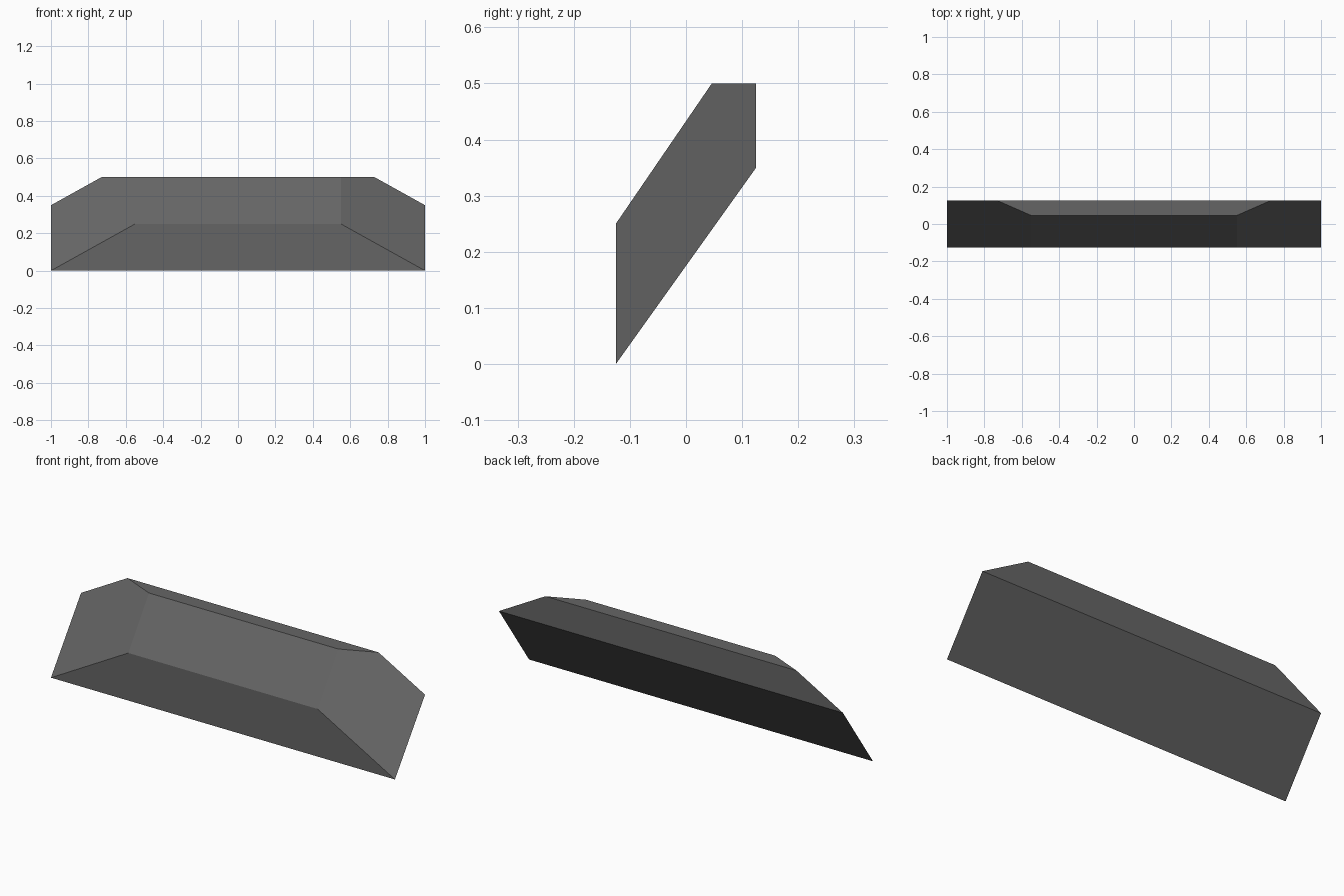
import bpy
import bmesh

if "Cube" in bpy.data.objects:
    bpy.data.objects.remove(bpy.data.objects["Cube"])

# Dark grey paint
grey = bpy.data.materials.new("dark_grey")
grey.diffuse_color = (0.13, 0.13, 0.13, 1.0)
grey.use_nodes = True
grey.node_tree.nodes["Principled BSDF"].inputs["Base Color"].default_value = grey.diffuse_color

# End outline on the right side: (half width, y, z), from the lower front edge around
outline = [
    (1.00, -0.125, 0.00),   # lower front edge
    (1.00, 0.125, 0.35),    # lower back edge
    (0.73, 0.125, 0.50),    # upper back edge
    (0.55, 0.046, 0.50),    # upper front edge
    (0.55, -0.125, 0.25),   # front crease
]

bm = bmesh.new()
right = [bm.verts.new((x, y, z)) for x, y, z in outline]
left = [bm.verts.new((-x, y, z)) for x, y, z in outline]

# Slanted ends
bm.faces.new(right)
bm.faces.new(left[::-1])

# Underside, back, top, slope and front span the two ends
n = len(outline)
for i in range(n):
    j = (i + 1) % n
    bm.faces.new((right[i], left[i], left[j], right[j]))

bmesh.ops.recalc_face_normals(bm, faces=bm.faces)
mesh = bpy.data.meshes.new("bevelled_wedge")
bm.to_mesh(mesh)
bm.free()
mesh.materials.append(grey)
wedge = bpy.data.objects.new("bevelled_wedge", mesh)
bpy.context.collection.objects.link(wedge)
